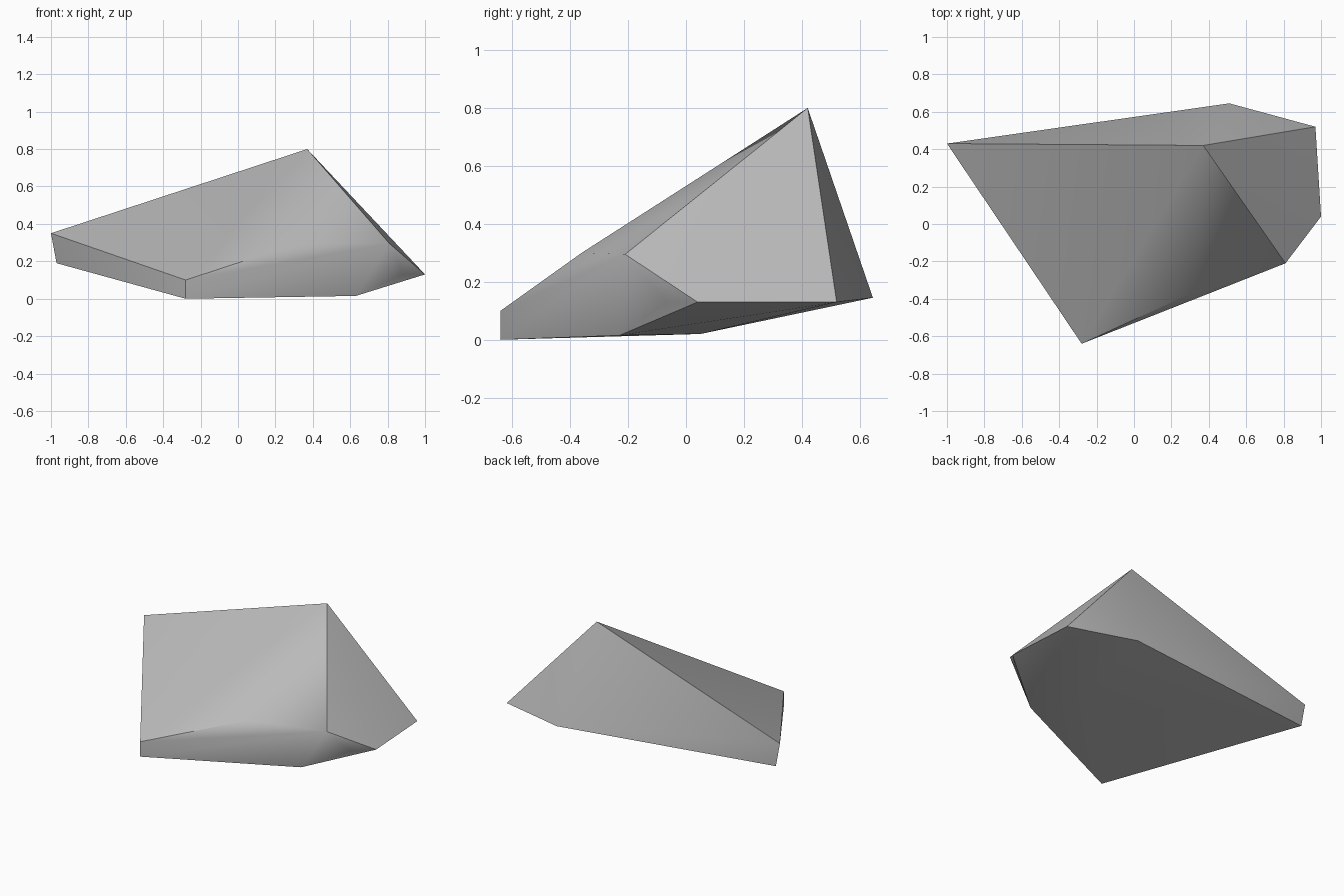
import bpy
import bmesh
from math import radians

cube = bpy.data.objects.get("Cube")
if cube:
    bpy.data.objects.remove(cube, do_unlink=True)

# Stone colour
stone = bpy.data.materials.new("stone_grey")
stone.use_nodes = True
colour = (0.5, 0.5, 0.5, 1)
stone.diffuse_color = colour
stone.node_tree.nodes["Principled BSDF"].inputs["Base Color"].default_value = colour

# Corners of the chipped boulder, grouped by where they sit
corners = {
    "peak": (0.37, 0.42, 0.80),
    "left_tip_top": (-1.0, 0.43, 0.35),
    "left_tip_bottom": (-0.97, 0.43, 0.19),
    "front_top": (-0.28, -0.64, 0.10),
    "front_bottom": (-0.28, -0.64, 0.0),
    "front_ridge": (0.33, -0.36, 0.30),
    "shoulder": (0.81, -0.21, 0.295),
    "shoulder_chip": (0.885, -0.07, 0.13),
    "right_tip": (1.0, 0.04, 0.13),
    "right_back": (0.97, 0.52, 0.13),
    "back_tip": (0.51, 0.645, 0.145),
    "base_front": (0.63, -0.23, 0.015),
    "base_middle": (0.44, 0.05, 0.02),
}

# Wrap the corners in a convex shell
bm = bmesh.new()
for position in corners.values():
    bm.verts.new(position)
bmesh.ops.convex_hull(bm, input=bm.verts[:])
bmesh.ops.recalc_face_normals(bm, faces=bm.faces[:])
mesh = bpy.data.meshes.new("boulder")
bm.to_mesh(mesh)
bm.free()
mesh.materials.append(stone)

boulder = bpy.data.objects.new("boulder", mesh)
bpy.context.collection.objects.link(boulder)

# Soft facets with crisp outer edges
bpy.ops.object.select_all(action="DESELECT")
boulder.select_set(True)
bpy.context.view_layer.objects.active = boulder
bpy.ops.object.shade_smooth_by_angle(angle=radians(35))
